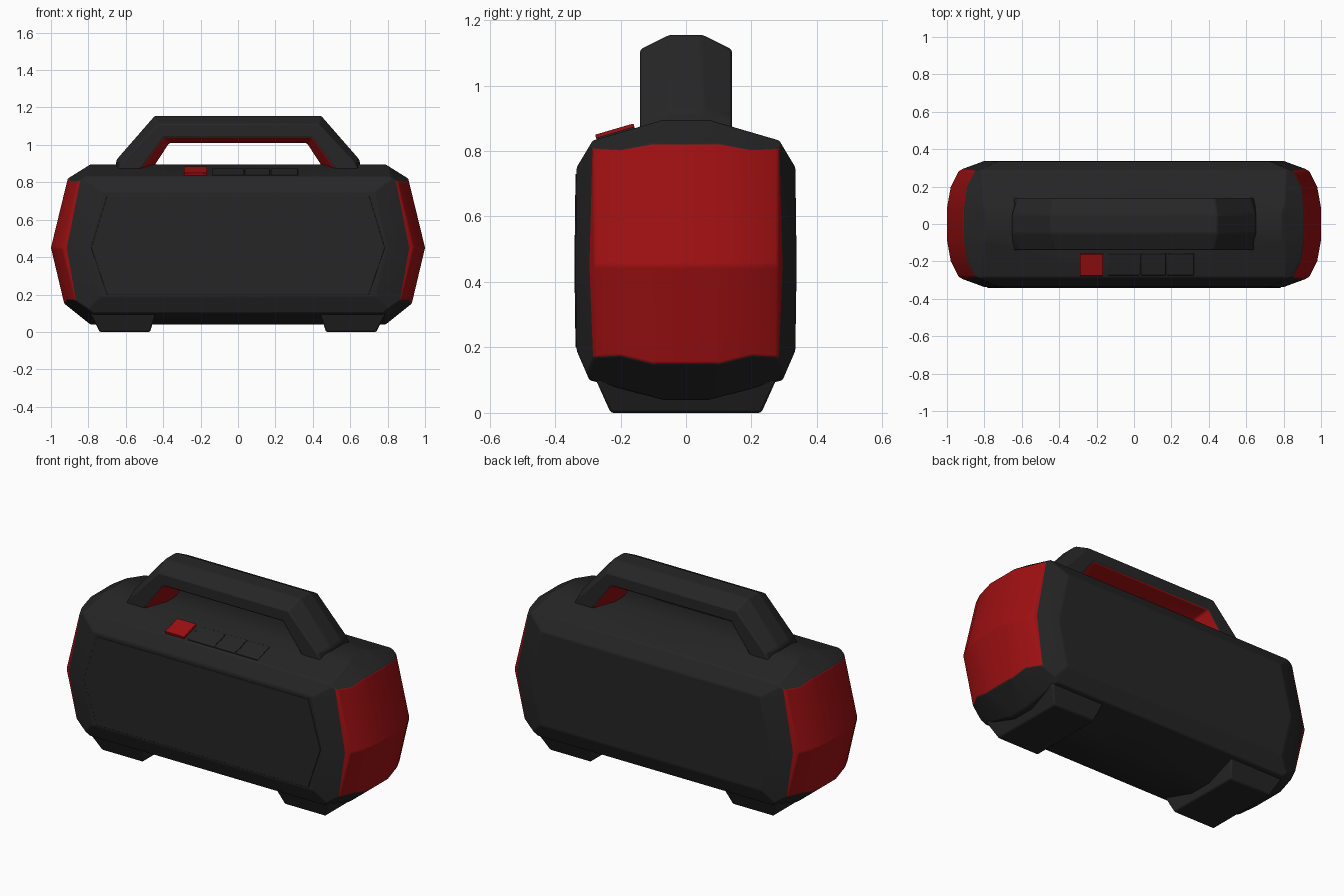
import bpy, bmesh, math
from mathutils import Vector, Matrix

if "Cube" in bpy.data.objects:
    bpy.data.objects.remove(bpy.data.objects["Cube"])


def material(name, col):
    m = bpy.data.materials.new(name)
    m.diffuse_color = (*col, 1)
    m.use_nodes = True
    m.node_tree.nodes["Principled BSDF"].inputs["Base Color"].default_value = m.diffuse_color
    return m


BLACK = material("black rubber", (0.019, 0.019, 0.019))
RED = material("red plastic", (0.34, 0.005, 0.006))


def finish(name, bm, mats, bevel=0, mirror=None):
    bmesh.ops.recalc_face_normals(bm, faces=bm.faces[:])
    me = bpy.data.meshes.new(name)
    bm.to_mesh(me)
    bm.free()
    for m in mats:
        me.materials.append(m)
    ob = bpy.data.objects.new(name, me)
    bpy.context.collection.objects.link(ob)
    bpy.ops.object.select_all(action='DESELECT')
    ob.select_set(True)
    bpy.context.view_layer.objects.active = ob
    bpy.ops.object.shade_smooth_by_angle(angle=math.radians(20))
    if mirror:
        mod = ob.modifiers.new("Mirror", 'MIRROR')
        mod.use_axis = mirror
    if bevel:
        mod = ob.modifiers.new("Bevel", 'BEVEL')
        mod.width, mod.segments = bevel, 2
        mod.limit_method, mod.angle_limit = 'ANGLE', math.radians(18)
    return ob


# Body: one quarter of a block, trimmed by planes, then mirrored
bm = bmesh.new()
bmesh.ops.create_cube(bm, size=1, matrix=Matrix.LocRotScale(
    (0.55, 0.169, 0.4675), None, (1.1, 0.338, 0.855)))


def trim(p, q, r, mat=0):
    p, q, r = Vector(p), Vector(q), Vector(r)
    n = (q - p).cross(r - p).normalized()
    if n.dot(p - Vector((0, 0, 0.45))) < 0:
        n.negate()
    res = bmesh.ops.bisect_plane(bm, geom=bm.verts[:] + bm.edges[:] + bm.faces[:],
                                 dist=1e-5, plane_co=p, plane_no=n, clear_outer=True)
    edges = [e for e in res["geom_cut"] if isinstance(e, bmesh.types.BMEdge) and e.is_boundary]
    if len(edges) > 2:
        for f in bmesh.ops.edgeloop_fill(bm, edges=edges)["faces"]:
            f.material_index = mat


# long-side cross-section
section = [(0.07, 0.895), (0.285, 0.832), (0.334, 0.75), (0.338, 0.45),
           (0.334, 0.19), (0.295, 0.10), (0.07, 0.04)]
for (y0, z0), (y1, z1) in zip(section, section[1:]):
    trim((0, y0, z0), (0, y1, z1), (1, y0, z0))
# red end caps, curved across and kinked at mid height
curve = [(0, 0), (0.09, 0), (0.20, 0.02), (0.28, 0.06), (0.295, 0.085)]
for z1, x1 in ((0.82, 0.91), (0.155, 0.93)):
    for (y0, b0), (y1, b1) in zip(curve, curve[1:]):
        trim((1 - b0, y0, 0.45), (1 - b1, y1, 0.45), (x1 - b0, y0, z1), 1)
# black chamfers round each cap
trim((0.79, 0, 0.895), (0.91, 0, 0.82), (0.91, 1, 0.82))
trim((0.79, 0, 0.04), (0.93, 0, 0.152), (0.93, 1, 0.152))
trim((0.91, 0.1, 0.82), (0.84, 0.28, 0.815), (0.79, 0.1, 0.895))
trim((0.93, 0.1, 0.152), (0.86, 0.28, 0.16), (0.79, 0.1, 0.045))
trim((0.915, 0.295, 0.45), (0.842, 0.285, 0.82), (0.80, 0.337, 0.45))
trim((0.915, 0.295, 0.45), (0.86, 0.285, 0.155), (0.80, 0.337, 0.45))
inner = [f for f in bm.faces if all(abs(v.co.x) < 1e-4 for v in f.verts)
         or all(abs(v.co.y) < 1e-4 for v in f.verts)]
bmesh.ops.delete(bm, geom=inner, context='FACES')
finish("body", bm, [BLACK, RED], 0.006, (True, True, False))

# Handle: eight-sided section swept over the arch, red on the inside
outer_mid = [(0.655, 0.86), (0.65, 0.92), (0.445, 1.155)]
outer_side = [(0.65, 0.86), (0.62, 0.91), (0.43, 1.11)]
inner_side = [(0.53, 0.86), (0.495, 0.905), (0.395, 1.04)]
inner_mid = [(0.465, 0.86), (0.437, 0.905), (0.368, 1.01)]
ring = [(-0.05, outer_mid), (0.05, outer_mid), (0.14, outer_side), (0.14, inner_side),
        (0.05, inner_mid), (-0.05, inner_mid), (-0.14, inner_side), (-0.14, outer_side)]
bm = bmesh.new()
rings = [[bm.verts.new((s * prof[i][0], y, prof[i][1])) for y, prof in ring]
         for s, i in ((-1, 0), (-1, 1), (-1, 2), (1, 2), (1, 1), (1, 0))]
for a, b in zip(rings, rings[1:]):
    for k in range(8):
        f = bm.faces.new((a[k], a[(k + 1) % 8], b[(k + 1) % 8], b[k]))
        f.material_index = int(k in (3, 4, 5))
bm.faces.new(rings[0])
bm.faces.new(rings[-1])
finish("handle", bm, [BLACK, RED], 0.008)

# Feet: tapered blocks under each end
bm = bmesh.new()
low = [bm.verts.new((x, y, 0)) for x, y in
       ((0.47, -0.23), (0.74, -0.23), (0.74, 0.23), (0.47, 0.23))]
high = [bm.verts.new((x, y, 0.10)) for x, y in
        ((0.44, -0.275), (0.79, -0.275), (0.79, 0.275), (0.44, 0.275))]
bm.faces.new(low)
bm.faces.new(high)
for k in range(4):
    bm.faces.new((low[k], low[(k + 1) % 4], high[(k + 1) % 4], high[k]))
finish("feet", bm, [BLACK], 0.008, (True, False, False))

# Front panel: thin six-sided plate
bm = bmesh.new()
outline = [(0.70, 0.73), (0.785, 0.45), (0.70, 0.20), (-0.70, 0.20), (-0.785, 0.45), (-0.70, 0.73)]
v = [bm.verts.new((x, -0.341 if z == 0.45 else -0.3375, z)) for x, z in outline]
faces = [bm.faces.new((v[0], v[1], v[4], v[5])), bm.faces.new((v[1], v[2], v[3], v[4]))]
for f in bmesh.ops.extrude_face_region(bm, geom=faces)["geom"]:
    if isinstance(f, bmesh.types.BMVert):
        f.co.y += 0.008
finish("front_panel", bm, [BLACK], 0.002)

# Control buttons on the sloping shoulder
slope = math.atan2(0.063, 0.215)
for name, x0, x1, h, mat in (("power_button", -0.29, -0.165, 0.03, RED),
                             ("button_1", -0.14, 0.03, 0.010, BLACK),
                             ("button_2", 0.036, 0.17, 0.010, BLACK),
                             ("button_3", 0.176, 0.32, 0.010, BLACK)):
    bm = bmesh.new()
    bmesh.ops.create_cube(bm, size=1, matrix=Matrix.LocRotScale(
        ((x0 + x1) / 2, -0.215, 0.8525),
        Matrix.Rotation(slope, 3, 'X'), (x1 - x0, 0.122, h)))
    finish(name, bm, [mat], 0.003)
